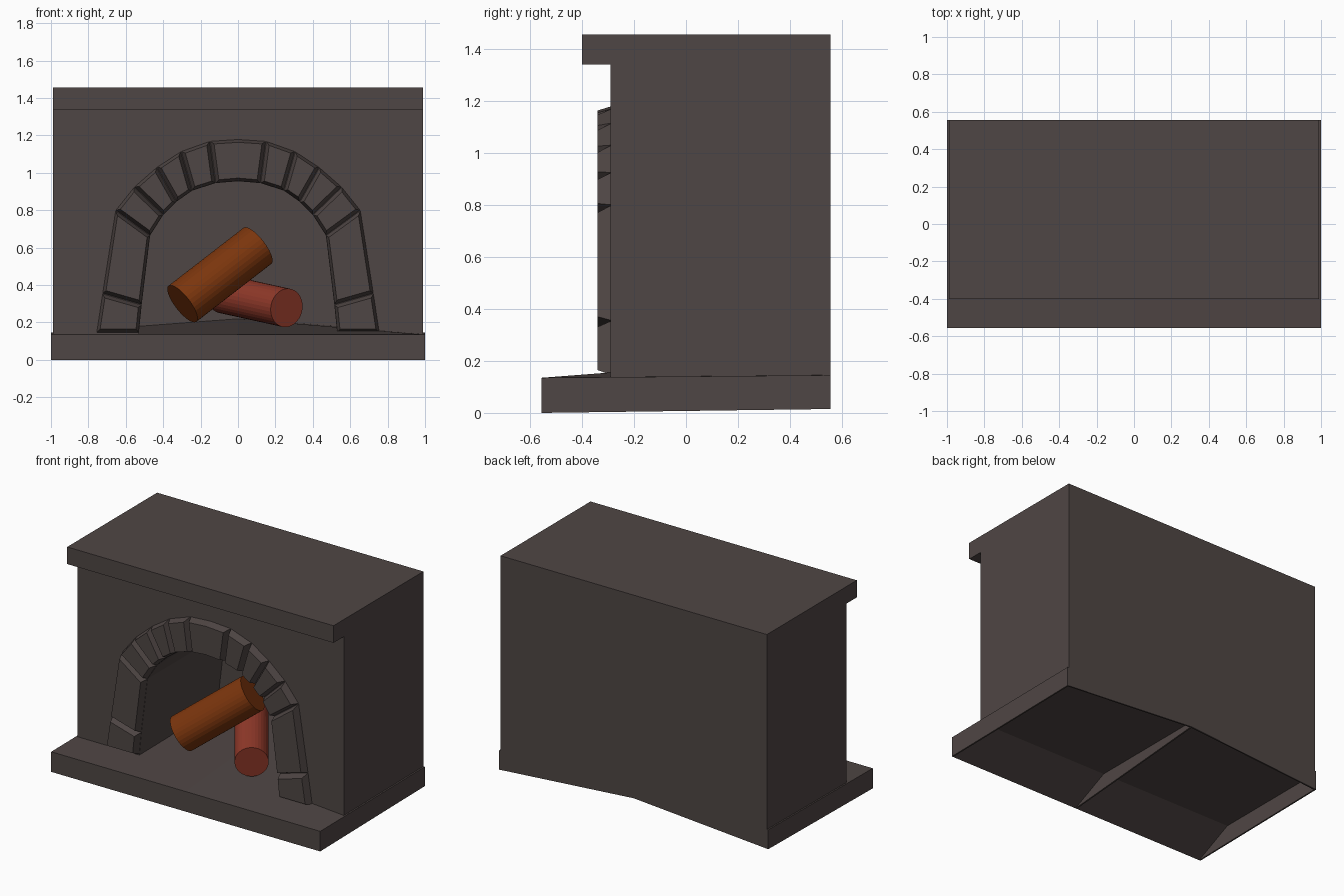
import bpy, bmesh, math
from mathutils import Vector

if "Cube" in bpy.data.objects:
    bpy.data.objects.remove(bpy.data.objects["Cube"])


def material(name, rgb):
    m = bpy.data.materials.new(name)
    m.diffuse_color = (*rgb, 1)
    m.use_nodes = True
    m.node_tree.nodes["Principled BSDF"].inputs["Base Color"].default_value = m.diffuse_color
    return m


STONE = material("dark_stone", (0.078, 0.061, 0.058))
BROWN = material("brown_log_bark", (0.20, 0.036, 0.004))
RED = material("red_log_bark", (0.29, 0.042, 0.023))


def finish(name, bm, mat):
    bmesh.ops.recalc_face_normals(bm, faces=bm.faces)
    me = bpy.data.meshes.new(name)
    bm.to_mesh(me)
    bm.free()
    me.materials.append(mat)
    ob = bpy.data.objects.new(name, me)
    bpy.context.collection.objects.link(ob)
    return ob


def loft(name, rings, mat=STONE):
    """Join equal-length closed rings and cap both ends."""
    bm = bmesh.new()
    vs = [[bm.verts.new(p) for p in r] for r in rings]
    n = len(vs[0])
    for a, b in zip(vs, vs[1:]):
        for i in range(n):
            j = (i + 1) % n
            bm.faces.new((a[i], a[j], b[j], b[i]))
    bm.faces.new(vs[0])
    bm.faces.new(vs[-1])
    return finish(name, bm, mat)


def prism_xz(name, pts, y0, y1):
    return loft(name, [[(x, y, z) for x, z in pts] for y in (y0, y1)])


def prism_yz(name, pts, x0, x1):
    return loft(name, [[(x, y, z) for y, z in pts] for x in (x0, x1)])


# Arch outline, left half, from the crown down to the hearth (x, z)
OUTER = [(0, 1.18), (-.15, 1.17), (-.305, 1.115), (-.435, 1.03),
         (-.555, .925), (-.655, .80), (-.725, .355), (-.757, .145)]
INNER = [(0, .955), (-.12, .945), (-.245, .905), (-.33, .845),
         (-.40, .775), (-.47, .665), (-.515, .295), (-.53, .145)]


def mirror(pts):
    return [(-x, z) for x, z in pts]


# Chimney breast with the arched firebox cut through its front
opening = INNER[::-1] + mirror(INNER[1:])
breast = [(-.99, .135), (-.99, 1.34), (.99, 1.34), (.99, .135),
          (.53, .135)] + opening[::-1] + [(-.53, .135)]
prism_xz("chimney_breast", breast, -.29, .54)
prism_xz("back_wall", [(-.99, .145), (0, .22), (.99, .145),
                       (.99, 1.34), (-.99, 1.34)], .54, .555)

# Mantel shelf
prism_xz("mantel", [(-.99, 1.34), (.99, 1.34), (.99, 1.455), (-.99, 1.455)],
         -.40, .555)

# Hearth: floor rises to a ridge at the back, hollow underneath
rings = []
for x, top in ((-.995, .145), (0, .22), (.995, .145)):
    rings.append([(x, -.555, .135), (x, -.555, 0), (x, -.285, .125),
                  (x, .55, .125), (x, .55, top)])
loft("hearth", rings)
prism_xz("hearth_back", [(-1, .015), (0, .09), (1, .015),
                         (1, .145), (0, .22), (-1, .145)], .545, .555)
for s, side in ((-1, "left"), (1, "right")):
    prism_yz("hearth_side_" + side, [(-.555, 0), (.555, .015),
                                     (.555, .145), (-.555, .135)], s * .99, s)
prism_yz("hearth_rib", [(-.555, 0), (.545, .09), (.545, .13), (-.285, .13)],
         -.005, .005)


# Arch stones: chamfered blocks standing proud of the wall
def arch_stone(name, inner, outer, gap=.02, rim=.017):
    a = [Vector(p) for p in inner]
    b = [Vector(p) for p in outer]
    fa, fb = [], []
    for p, q in zip(a, b):
        d = (q - p).normalized() * rim
        fa.append(p + d)
        fb.append(q - d)
    for src, dst in ((a, fa), (b, fb)):
        dst[0] += (src[1] - src[0]).normalized() * gap
        dst[-1] += (src[-2] - src[-1]).normalized() * gap
    back, front = a + b[::-1], fa + fb[::-1]
    loft(name, [[(p.x, -.285, p.y) for p in back],
                [(p.x, -.34, p.y) for p in front]])


arch_stone("keystone", [INNER[1], INNER[0], mirror(INNER)[1]],
           [OUTER[1], OUTER[0], mirror(OUTER)[1]])
for i in range(1, len(INNER) - 1):
    a, b = INNER[i:i + 2], OUTER[i:i + 2]
    arch_stone(f"arch_stone_left_{i}", a, b)
    arch_stone(f"arch_stone_right_{i}", mirror(a), mirror(b))


# Two crossed logs
def log(name, start, end, r, mat):
    start, end = Vector(start), Vector(end)
    axis = end - start
    bm = bmesh.new()
    bmesh.ops.create_cone(bm, cap_ends=True, segments=32, radius1=r,
                          radius2=r, depth=axis.length)
    ob = finish(name, bm, mat)
    ob.location = (start + end) / 2
    ob.rotation_euler = axis.to_track_quat('Z', 'Y').to_euler()


log("upper_log", (-.297, -.17, .30), (.104, .007, .61), .122, BROWN)
log("lower_log", (.26, -.227, .278), (-.08, .258, .353), .104, RED)
